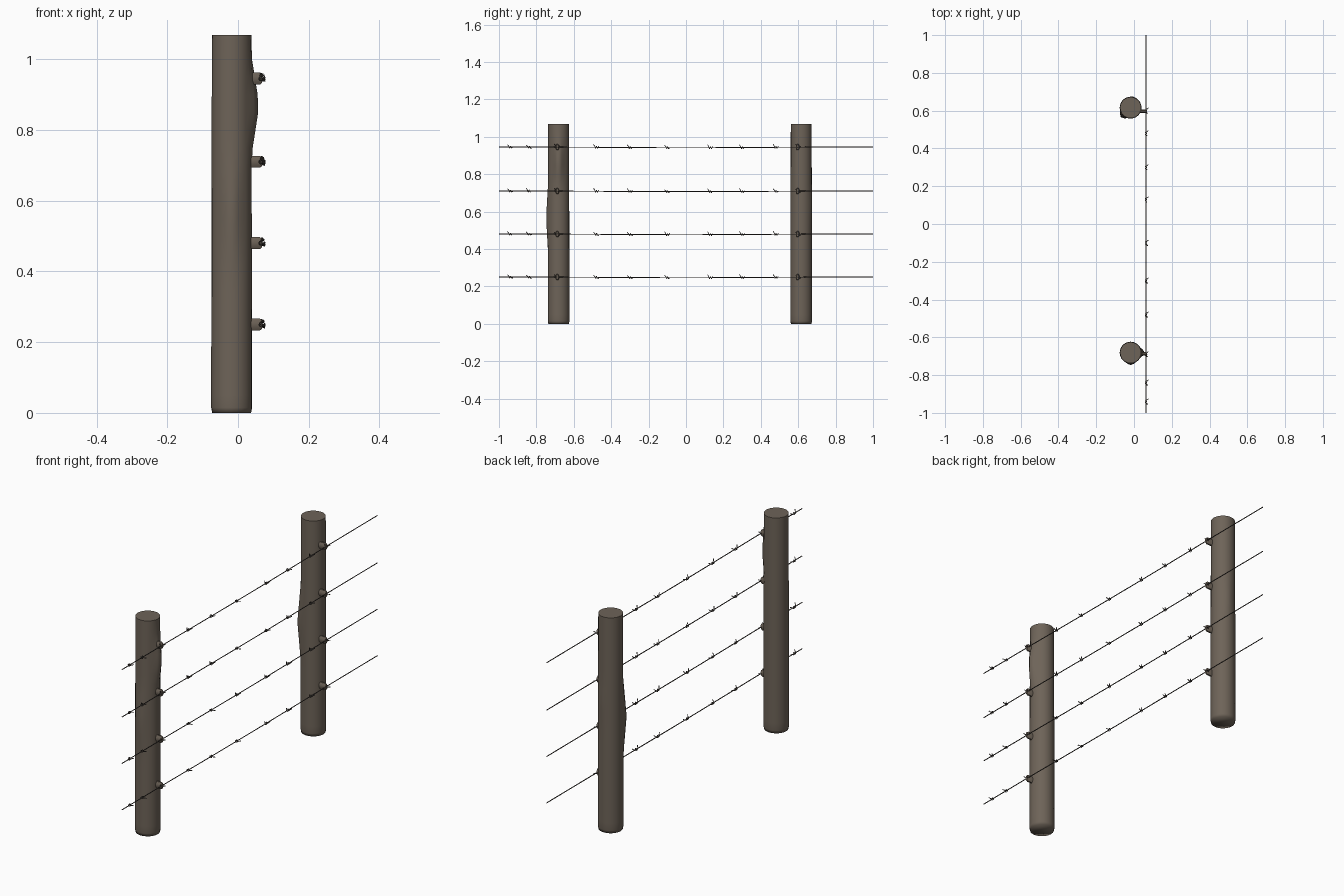
import bpy, bmesh, math, random
from mathutils import Vector

if "Cube" in bpy.data.objects:
    bpy.data.objects.remove(bpy.data.objects["Cube"])

random.seed(4)


def material(name, color):
    m = bpy.data.materials.new(name)
    m.diffuse_color = (*color, 1)
    m.use_nodes = True
    m.node_tree.nodes["Principled BSDF"].inputs["Base Color"].default_value = m.diffuse_color
    return m


WOOD = material("weathered brown wood", (0.155, 0.126, 0.098))
STEEL = material("dull brown wire", (0.085, 0.072, 0.062))


def finish(bm, name, mat, angle=45):
    bmesh.ops.recalc_face_normals(bm, faces=bm.faces)
    me = bpy.data.meshes.new(name)
    bm.to_mesh(me)
    bm.free()
    me.materials.append(mat)
    ob = bpy.data.objects.new(name, me)
    bpy.context.collection.objects.link(ob)
    bpy.ops.object.select_all(action='DESELECT')
    ob.select_set(True)
    bpy.context.view_layer.objects.active = ob
    bpy.ops.object.shade_smooth_by_angle(angle=math.radians(angle))
    return ob


def skin(bm, rings):
    # join rings of points with quads and cap both ends
    vs = [[bm.verts.new(p) for p in r] for r in rings]
    n = len(vs[0])
    for a, b in zip(vs, vs[1:]):
        for i in range(n):
            bm.faces.new((a[i], a[(i + 1) % n], b[(i + 1) % n], b[i]))
    bm.faces.new(vs[0][::-1])
    bm.faces.new(vs[-1])


def tube(bm, path, radius, sides=5):
    path = [Vector(p) for p in path]
    rings, side = [], None
    for i, p in enumerate(path):
        t = (path[min(i + 1, len(path) - 1)] - path[max(i - 1, 0)]).normalized()
        side = t.orthogonal() if side is None else side - t * side.dot(t)
        side.normalize()
        up = t.cross(side)
        rings.append([p + radius * (side * math.cos(k * math.tau / sides)
                                    + up * math.sin(k * math.tau / sides))
                      for k in range(sides)])
    skin(bm, rings)


def post(name, cx, cy, bulges):
    # round log with bulges given as (angle, height, size, half length)
    bm = bmesh.new()
    heights = [0, 0.015] + [0.05 + 0.05 * i for i in range(20)] + [1.06, 1.068]
    rings = []
    for z in heights:
        base = 0.058 - 0.002 * z
        if z == 0:
            base -= 0.003
        ring = []
        for i in range(24):
            a = math.tau * i / 24
            r = base
            for ang, bz, size, half in bulges:
                da = abs((a - ang + math.pi) % math.tau - math.pi)
                r += size * max(0, 1 - abs(z - bz) / half) * max(0, 1 - da / 0.55)
            ring.append((cx + r * math.cos(a), cy + r * math.sin(a), z))
        rings.append(ring)
    skin(bm, rings)
    return finish(bm, name, WOOD, 85)


rad = math.radians
post("near_post", -0.018, -0.681,
     [(rad(0), 0.87, 0.022, 0.14), (rad(-90), 0.57, 0.010, 0.18)])
post("far_post", -0.018, 0.616,
     [(rad(225), 0.55, 0.016, 0.2), (rad(75), 0.64, 0.004, 0.1)])

WIRE_X = 0.064
HEIGHTS = [0.25, 0.48, 0.71, 0.945]
BARBS = [-0.94, -0.84, -0.69, -0.48, -0.3, -0.1, 0.13, 0.3, 0.48, 0.6]


def sag(y):
    return -0.003 * math.cos(y * math.pi / 1.3) if abs(y) < 0.65 else 0


for n, z in enumerate(HEIGHTS, 1):
    # wire strand
    bm = bmesh.new()
    tube(bm, [(WIRE_X, -1 + i * 0.05, z + sag(-1 + i * 0.05))
              for i in range(41)], 0.0022, 6)
    finish(bm, f"wire_{n}", STEEL)

    # barbs: a coil round the wire with two splayed ends
    bm = bmesh.new()
    for y in BARBS:
        turn = random.uniform(-0.5, 0.5)
        pts = [(0.016, math.pi / 2 - 0.5 + turn, -0.014)]
        pts += [(0.0055, turn + math.pi / 2 + k * math.pi / 3, -0.008 + 0.0016 * k)
                for k in range(11)]
        pts += [(0.016, turn + math.pi / 2 + 0.5 + 10 * math.pi / 3, 0.014)]
        tube(bm, [(WIRE_X + r * math.cos(a) * 0.8, y + dy,
                   z + sag(y) + r * math.sin(a)) for r, a, dy in pts], 0.002)
    finish(bm, f"barbs_{n}", STEEL)

    # pegs that hold the wire on each post
    for label, y in (("near", -0.688), ("far", 0.597)):
        bm = bmesh.new()
        rings = []
        for x, s in ((0.02, 1), (0.062, 1), (0.068, 0.75)):
            rings.append([(x, y + 0.010 * s * math.cos(k * math.tau / 8 + rad(22.5)),
                           z + 0.018 * s * math.sin(k * math.tau / 8 + rad(22.5)))
                          for k in range(8)])
        skin(bm, rings)
        finish(bm, f"{label}_peg_{n}", WOOD, 30)
